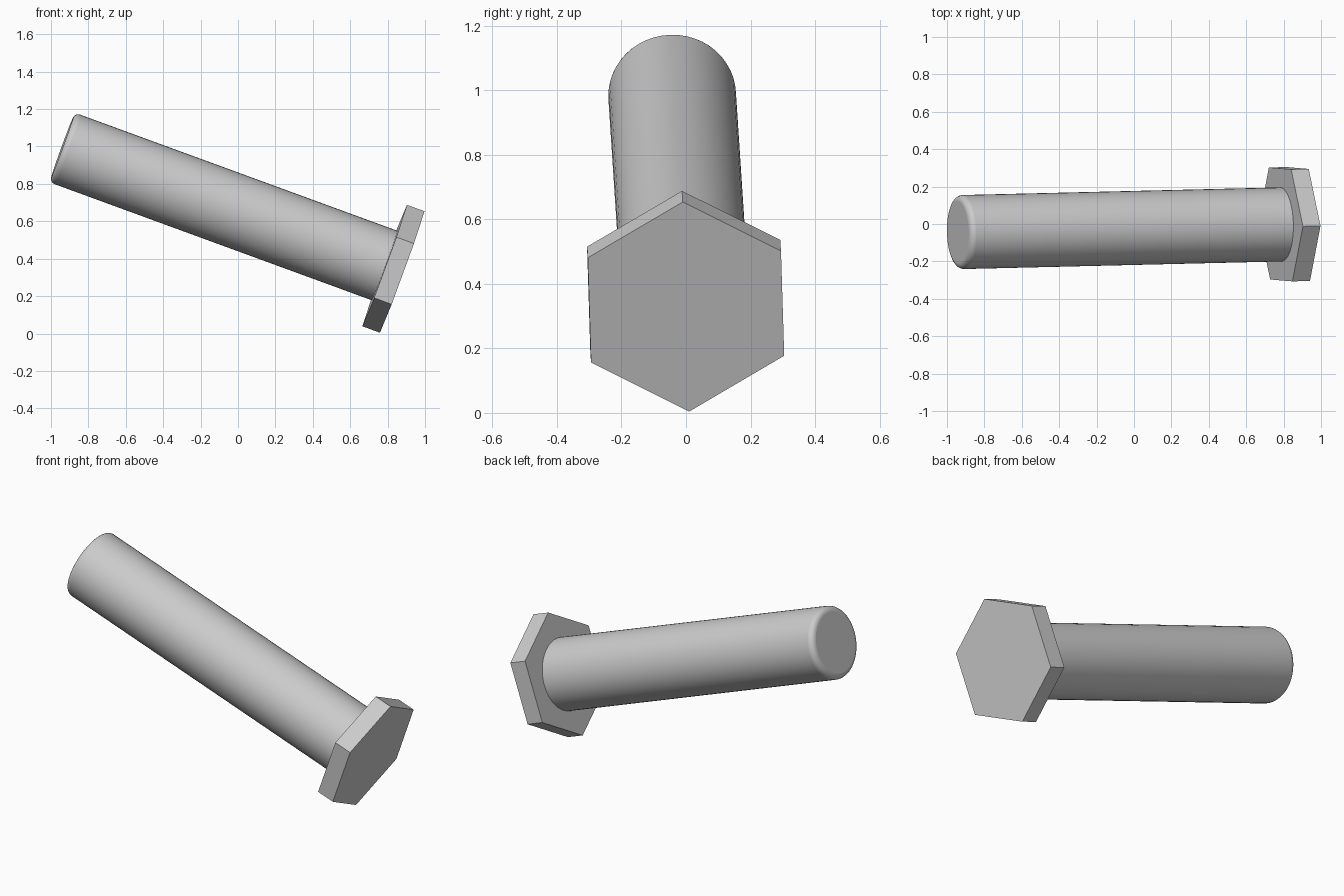
import bpy, math
from mathutils import Matrix, Vector

cube = bpy.data.objects.get("Cube")
if cube:
    bpy.data.objects.remove(cube, do_unlink=True)

# Single grey metal
metal = bpy.data.materials.new("grey metal")
metal.use_nodes = True
GREY = (0.6, 0.6, 0.6, 1)
metal.diffuse_color = GREY
metal.node_tree.nodes["Principled BSDF"].inputs["Base Color"].default_value = GREY

# Tilted bolt frame: local z runs from the head's outer face to the tip,
# local x points at the uppermost head corner
axis = Vector((-1, -0.024, 0.366)).normalized()
corner = Vector((0.1215, -0.01, 0.3235))
corner = (corner - axis * corner.dot(axis)).normalized()
side = axis.cross(corner)
frame = Matrix((corner, side, axis)).transposed().to_4x4()
frame.translation = (0.878, 0, 0.329)

HEAD_R, HEAD_T = 0.346, 0.10
SHAFT_R, LENGTH, ROUND = 0.198, 1.937, 0.03


def cylinder(name, sides, radius, z0, z1):
    bpy.ops.mesh.primitive_cylinder_add(vertices=sides, radius=radius, depth=z1 - z0)
    ob = bpy.context.object
    ob.name = name
    ob.data.transform(Matrix.Translation((0, 0, (z0 + z1) / 2)))
    ob.data.materials.append(metal)
    return ob


# Hexagonal head, flat shaded, with a corner on local x
head = cylinder("bolt_head", 6, HEAD_R, 0, HEAD_T)
head.data.transform(Matrix.Rotation(math.radians(30), 4, "Z"))
first = head.data.vertices[0].co
head.data.transform(Matrix.Rotation(-math.atan2(first.y, first.x), 4, "Z"))
head.matrix_world = frame

# Smooth shaft, with the tip rim rounded by a weighted bevel
shaft = cylinder("bolt_shaft", 48, SHAFT_R, HEAD_T, LENGTH)
bpy.ops.object.shade_smooth_by_angle(angle=math.radians(40))
mesh = shaft.data
weights = mesh.attributes.new("bevel_weight_edge", "FLOAT", "EDGE")
for edge in mesh.edges:
    if all(mesh.vertices[v].co.z > LENGTH - 0.01 for v in edge.vertices):
        weights.data[edge.index].value = 1
bevel = shaft.modifiers.new("rounded tip", "BEVEL")
bevel.limit_method = "WEIGHT"
bevel.width = ROUND
bevel.segments = 5
shaft.matrix_world = frame
